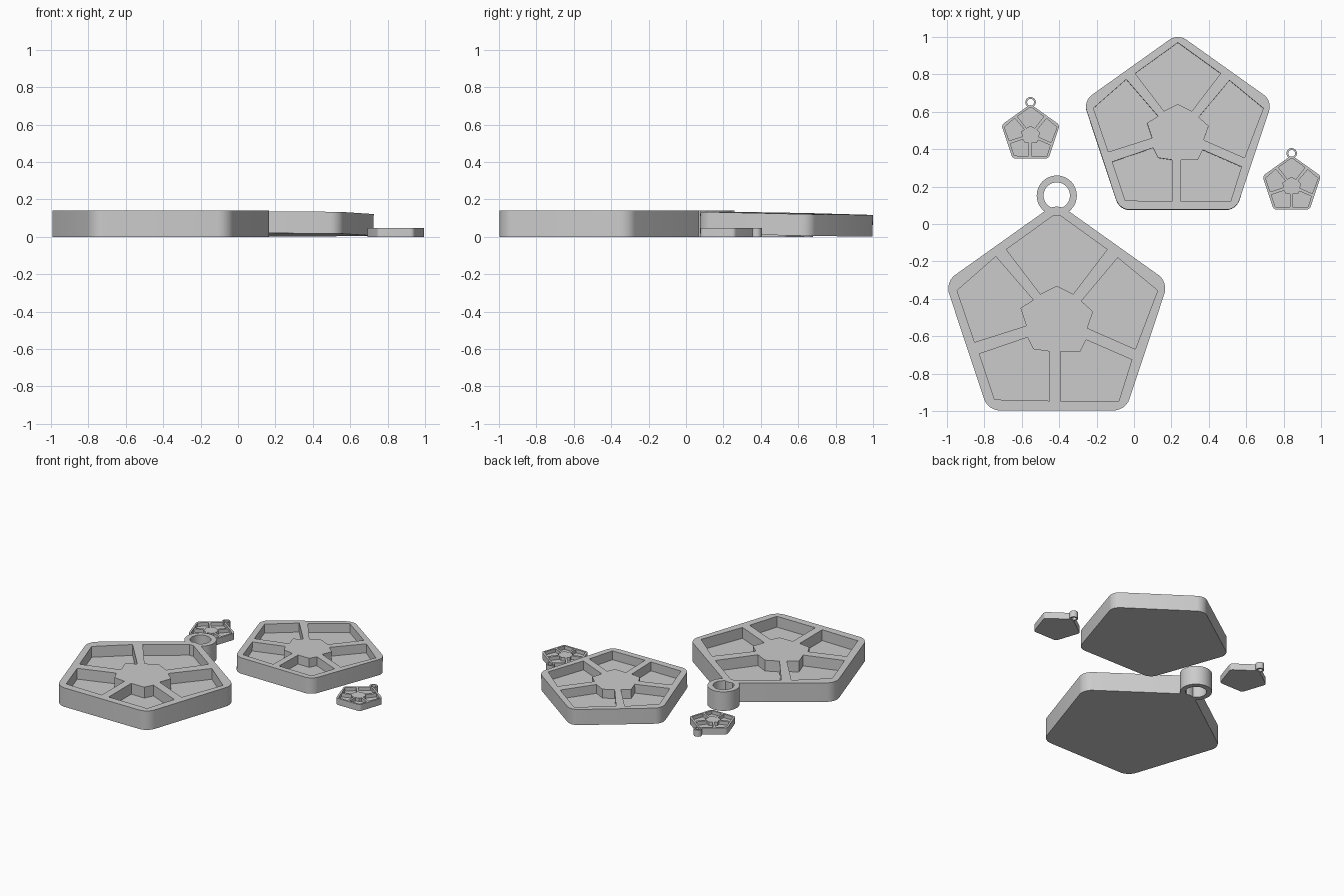
import bpy
import bmesh
from math import sin, cos, tau, radians
from mathutils import Matrix

old = bpy.data.objects.get("Cube")
if old:
    bpy.data.objects.remove(old, do_unlink=True)

grey = bpy.data.materials.new("plain grey")
grey.use_nodes = True
grey.diffuse_color = (0.6, 0.6, 0.6, 1)
grey.node_tree.nodes["Principled BSDF"].inputs["Base Color"].default_value = (0.6, 0.6, 0.6, 1)

SQUASH = 0.98      # pentagon is slightly flattened along y
CORNER = 0.10      # corner rounding, relative to radius
RING_Y, RING_R, HOLE_R = 1.04, 0.171, 0.112

# Pocket outlines in units of the pentagon radius
POCKETS = {
    "top": [(0, .89), (.43, .58), (.14, .20), (0, .27), (-.14, .20), (-.43, .58)],
    "right": [(.52, .51), (.86, .23), (.67, -.27), (.26, -.09), (.31, .05), (.21, .14)],
    "left": [(-.52, .52), (-.85, .23), (-.70, -.21), (-.26, -.07), (-.31, .08), (-.20, .15)],
    "low_right": [(.64, -.36), (.53, -.71), (.03, -.71), (.03, -.29), (.20, -.29), (.25, -.19)],
    "low_left": [(-.66, -.31), (-.53, -.70), (-.06, -.71), (-.06, -.29), (-.20, -.27), (-.25, -.17)],
}


def circle(n, radius, y=0.0, squash=1.0):
    return [(radius * sin(tau * i / n), y + squash * radius * cos(tau * i / n)) for i in range(n)]


def prism(name, points, scale, z0, z1, rounding=0.0):
    """Extrude a flat outline from z0 to z1, with optional rounded corners."""
    bm = bmesh.new()
    bm.faces.new([bm.verts.new((x * scale, y * scale, z0)) for x, y in points])
    if rounding:
        bmesh.ops.bevel(bm, geom=bm.verts[:], offset=rounding * scale, segments=6,
                        profile=0.5, affect='VERTICES')
    top = bmesh.ops.extrude_face_region(bm, geom=bm.faces[:])["geom"]
    bmesh.ops.translate(bm, vec=(0, 0, z1 - z0),
                        verts=[v for v in top if isinstance(v, bmesh.types.BMVert)])
    bmesh.ops.recalc_face_normals(bm, faces=bm.faces[:])
    mesh = bpy.data.meshes.new(name)
    bm.to_mesh(mesh)
    bm.free()
    mesh.materials.append(grey)
    obj = bpy.data.objects.new(name, mesh)
    bpy.context.collection.objects.link(obj)
    return obj


def activate(obj):
    bpy.ops.object.select_all(action='DESELECT')
    obj.select_set(True)
    bpy.context.view_layer.objects.active = obj


def combine(obj, other, operation):
    activate(obj)
    mod = obj.modifiers.new(operation.lower(), 'BOOLEAN')
    mod.operation, mod.object, mod.solver = operation, other, 'EXACT'
    bpy.ops.object.modifier_apply(modifier=mod.name)
    bpy.data.objects.remove(other, do_unlink=True)


def tray(name, radius, height, floor, place, ring=True):
    body = prism(name, circle(5, 1, squash=SQUASH), radius, 0, height, CORNER)
    # Recessed pockets
    for label, outline in POCKETS.items():
        cutter = prism(label + "_cutter", outline, radius, floor, height * 2)
        cutter.hide_render = True
        combine(body, cutter, 'DIFFERENCE')
    # Hanging loop
    if ring:
        loop = prism("loop", circle(48, RING_R, RING_Y), radius, 0, height)
        hole = prism("hole_cutter", circle(48, HOLE_R, RING_Y), radius, -height, height * 2)
        hole.hide_render = True
        combine(loop, hole, 'DIFFERENCE')
        combine(body, loop, 'UNION')
    body.matrix_world = place
    activate(body)
    bpy.ops.object.shade_smooth_by_angle(angle=radians(30))
    return body


at = Matrix.Translation
tray("large_pendant", 0.627, 0.14, 0.06, at((-0.413, -0.50, 0)))
tilt = Matrix.Rotation(-0.02, 4, 'X') @ Matrix.Rotation(0.006, 4, 'Y')
tray("tilted_tray", 0.531, 0.116, 0.05, at((0.234, 0.495, 0.011)) @ tilt, ring=False)
tray("small_pendant_left", 0.164, 0.048, 0.022, at((0.843, 0.207, 0)))
tray("small_pendant_right", 0.164, 0.048, 0.022, at((-0.553, 0.48, 0)))
